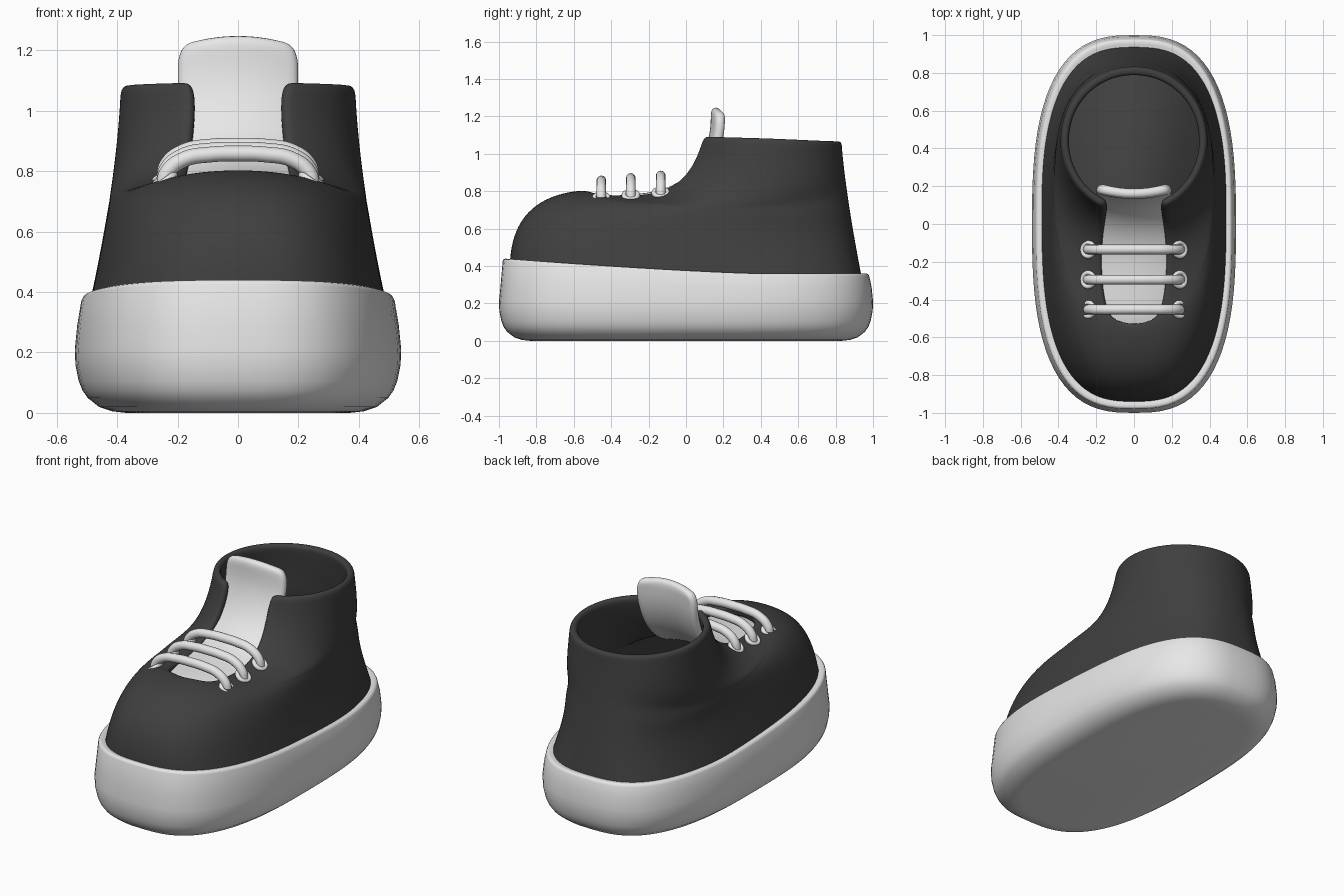
import bpy, bmesh, math

cube = bpy.data.objects.get("Cube")
if cube:
    bpy.data.objects.remove(cube)


def material(name, value):
    m = bpy.data.materials.new(name)
    m.use_nodes = True
    colour = (value, value, value, 1)
    m.diffuse_color = colour
    m.node_tree.nodes["Principled BSDF"].inputs["Base Color"].default_value = colour
    return m


light = material("off white", 0.8)
dark = material("charcoal", 0.05)


def loft(name, rows, mat, cap=False):
    """Skin a list of point rows; matching end columns are welded."""
    bm = bmesh.new()
    grid = [[bm.verts.new(p) for p in row] for row in rows]
    for a, b in zip(grid, grid[1:]):
        for j in range(len(a) - 1):
            bm.faces.new((a[j], a[j + 1], b[j + 1], b[j]))
    if cap:
        bm.faces.new(grid[0][-2::-1])
        bm.faces.new(grid[-1][:-1])
    bmesh.ops.remove_doubles(bm, verts=bm.verts, dist=0.0005)
    mesh = bpy.data.meshes.new(name)
    bm.to_mesh(mesh)
    bm.free()
    for f in mesh.polygons:
        f.use_smooth = True
    mesh.materials.append(mat)
    ob = bpy.data.objects.new(name, mesh)
    bpy.context.collection.objects.link(ob)
    return ob


def thicken(ob, thickness, offset):
    s = ob.modifiers.new("thickness", "SOLIDIFY")
    s.thickness, s.offset = thickness, offset
    ob.modifiers.new("rounding", "SUBSURF").levels = 2
    ob.modifiers["rounding"].render_levels = 2


def outline(w, y0, y1, n, slit=0, count=52):
    """Superellipse from the front round the back, open by a slit half width."""
    t0 = math.asin((slit / w) ** (n / 2))
    mid, half = (y0 + y1) / 2, (y1 - y0) / 2
    pts = []
    for j in range(count + 1):
        t = t0 + (2 * math.pi - 2 * t0) * j / count
        s, c = math.sin(t), math.cos(t)
        pts.append((math.copysign(w * abs(s) ** (2 / n), s),
                    mid - math.copysign(half * abs(c) ** (2 / n), c)))
    return pts


# Sole: rounded wall whose top edge rises towards the toe
def top_edge(y):
    return 0.36 + 0.08 * (max(0, 0.4 - y) / 1.37) ** 1.3


def sole_ring(inset, height, from_top):
    pts = outline(0.54 - inset, inset - 1, 1 - inset, 2.75, count=80)
    return [(x, y, height + (top_edge(y) if from_top else 0)) for x, y in pts]


sole_profile = [(0.17, 0, 0), (0.125, 0.005, 0), (0.08, 0.02, 0), (0.042, 0.05, 0),
                (0.025, 0.075, 0), (0.013, 0.105, 0), (0.002, 0.16, 0), (0, 0.21, 0),
                (0.008, 0.29, 0), (0.02, -0.015, 1), (0.025, -0.004, 1), (0.034, 0, 1),
                (0.05, -0.002, 1), (0.08, -0.01, 1)]
loft("sole", [sole_ring(*p) for p in sole_profile], light, cap=True)

# Insole: dark floor inside the upper
loft("insole", [sole_ring(0.1, 0.40, 0), sole_ring(0.1, 0.43, 0)], dark, cap=True)

# Upper: tilted rings given as front y, front z, back z, slit half width
rings = [(-0.945, 0.30, 0.28, 0), (-0.945, 0.44, 0.39, 0), (-0.925, 0.56, 0.47, 0),
         (-0.87, 0.67, 0.54, 0), (-0.775, 0.75, 0.60, 0), (-0.665, 0.79, 0.65, 0),
         (-0.575, 0.804, 0.69, 0), (-0.53, 0.803, 0.73, 0), (-0.522, 0.80, 0.76, 0.085),
         (-0.495, 0.795, 0.79, 0.145), (-0.35, 0.787, 0.83, 0.17), (-0.2, 0.80, 0.87, 0.175),
         (-0.09, 0.845, 0.91, 0.17), (-0.015, 0.92, 0.95, 0.16), (0.025, 0.995, 0.99, 0.153),
         (0.045, 1.055, 1.035, 0.153), (0.055, 1.1, 1.07, 0.165)]
rows = []
for k, (yf, zf, zb, slit) in enumerate(rings):
    droop = 0.08 * math.sin(math.pi * k / (len(rings) - 1))
    side_z = (zf + zb) / 2 - droop
    w = 0.388 + 0.095 * (max(0, 1.1 - side_z) / 0.7) ** 1.6
    depth = (1.07 - zb) / 0.7
    yb = 0.832 + 0.103 * depth ** 1.3
    rows.append([(x, y, zf + (zb - zf) * (y - yf) / (yb - yf) - droop * (x / w) ** 2)
                 for x, y in outline(w, yf, yb, 2 + 0.75 * depth, slit)])
thicken(loft("upper", rows, dark), 0.045, -1)

# Tongue: padded strip given as y, z, half width, bending up out of the collar
path = [(-0.57, 0.735, 0.19), (-0.4, 0.75, 0.2), (-0.2, 0.76, 0.2), (-0.06, 0.80, 0.2),
        (0.05, 0.88, 0.195), (0.12, 0.99, 0.195), (0.155, 1.1, 0.2),
        (0.16, 1.19, 0.202), (0.16, 1.25, 0.175)]
rows = []
for k, (y, z, w) in enumerate(path):
    last = len(path) - 1
    a, b = path[max(k - 1, 0)], path[min(k + 1, last)]
    dy, dz = b[0] - a[0], b[1] - a[1]
    length = math.hypot(dy, dz)
    row = []
    for j in range(9):
        f = j / 4 - 1
        bow = 0.03 * f * f
        crown = 0.028 * f * f * (k / last) ** 6
        row.append((f * w, y + bow * dz / length, z - bow * dy / length - crown))
    rows.append(row)
thicken(loft("tongue", rows, light), 0.055, 0)

# Laces: three arched cords with an eyelet at each end
half_lace = [(0.246, 0.745), (0.234, 0.795), (0.18, 0.838), (0.09, 0.855)]
lace_path = [(-x, z) for x, z in half_lace] + [(0, 0.858)] + half_lace[::-1]
for i, y in enumerate((-0.453, -0.295, -0.135)):
    lift = 0.013 * i
    curve = bpy.data.curves.new("lace", "CURVE")
    curve.dimensions = "3D"
    curve.bevel_depth, curve.bevel_resolution = 0.026, 4
    curve.use_fill_caps = True
    spline = curve.splines.new("BEZIER")
    spline.bezier_points.add(len(lace_path) - 1)
    for p, (x, z) in zip(spline.bezier_points, lace_path):
        p.co = (x, y, z + lift)
        p.handle_left_type = p.handle_right_type = "AUTO"
    curve.materials.append(light)
    bpy.context.collection.objects.link(bpy.data.objects.new(f"lace_{i + 1}", curve))
    for side, label in ((1, "left"), (-1, "right")):
        bpy.ops.mesh.primitive_torus_add(
            major_radius=0.037, minor_radius=0.013, major_segments=24, minor_segments=10,
            location=(side * 0.242, y, 0.765 + lift),
            rotation=(0, side * math.radians(35), 0))
        eyelet = bpy.context.object
        eyelet.name = f"eyelet_{label}_{i + 1}"
        eyelet.data.materials.append(light)
        bpy.ops.object.shade_smooth()
